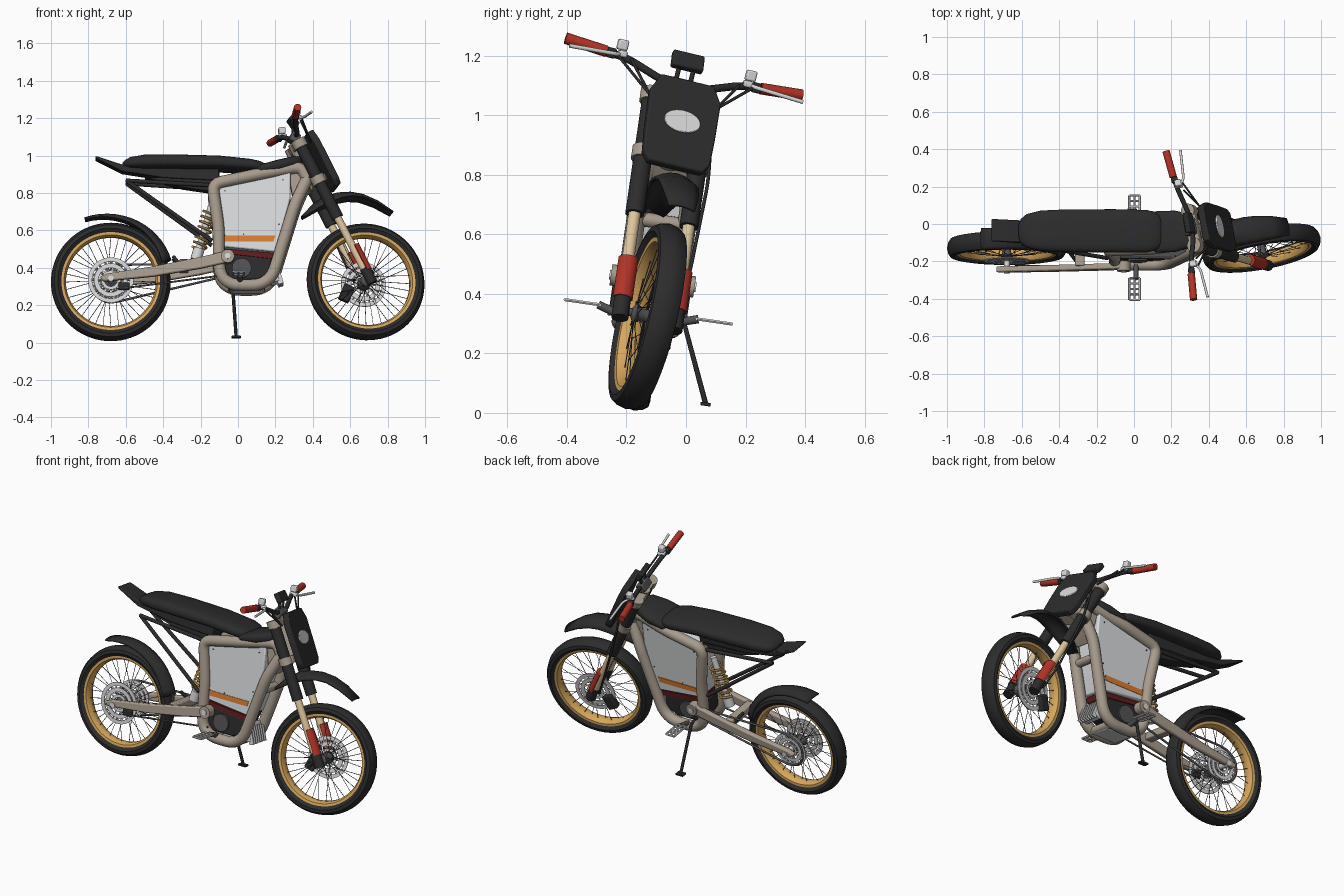
import bpy, bmesh, math
from mathutils import Vector, Matrix

if "Cube" in bpy.data.objects:
    bpy.data.objects.remove(bpy.data.objects["Cube"])
PALETTE = {"black plastic": (.025, .025, .026), "rubber": (.018, .018, .018), "taupe frame": (.39, .33, .265),
           "silver": (.68, .68, .68), "panel grey": (.7, .71, .72), "gold": (.68, .39, .11), "pale gold": (.72, .56, .33),
           "red": (.45, .033, .02), "dark red": (.12, .012, .012), "orange": (.7, .2, .03)}
PALETTE["dark metal"] = PALETTE.pop("rubber") and (.085, .085, .09)
MATS = {}
for label, rgb in PALETTE.items():
    m = MATS[label] = bpy.data.materials.new(label)
    m.use_nodes = True
    m.diffuse_color = (*rgb, 1)
    m.node_tree.nodes["Principled BSDF"].inputs["Base Color"].default_value = (*rgb, 1)

# The bike leans on its stand and its steering is turned
RAKE = math.radians(27)
STEM = Vector((.305, 0, 1.06))
LEAN = Matrix.Translation((0, -.175, .008)) @ Matrix.Rotation(math.radians(-8.3), 4, 'X')
TURN = Matrix.Rotation(math.radians(11.5), 4, Vector((-math.sin(RAKE), 0, math.cos(RAKE))))
STEER = Matrix.Translation(STEM) @ TURN @ Matrix.Translation(-STEM)
parts = []

def fork(y, z, f=0):
    """Point at height z on the steering axis, moved forward by f and sideways by y."""
    return Vector((STEM.x + (STEM.z - z) * math.tan(RAKE) + f * math.cos(RAKE), y, z + f * math.sin(RAKE)))

def side(a, b, d):
    return Vector((a, d, b))

def circle(n, r=1, q=1):
    return [(r * math.cos(math.tau * i / n), q * r * math.sin(math.tau * i / n)) for i in range(n)]

def add(name, mesh, mat, steered=False, bevel=0):
    ob = bpy.data.objects.new(name, mesh)
    bpy.context.collection.objects.link(ob)
    mesh.materials.clear()
    mesh.materials.append(MATS[mat])
    mesh.transform(LEAN @ STEER if steered else LEAN)
    if bevel:
        mod = ob.modifiers.new("edges", 'BEVEL')
        mod.width, mod.segments, mod.limit_method = bevel, 2, 'ANGLE'
    parts.append(ob)
    return ob

def from_bmesh(name, bm, *args):
    bmesh.ops.recalc_face_normals(bm, faces=bm.faces)
    mesh = bpy.data.meshes.new(name)
    bm.to_mesh(mesh)
    bm.free()
    return add(name, mesh, *args)

def rounded(pts, rad=.05):
    """Replace the inner corners of a path by small arcs."""
    pts = [Vector(p) for p in pts]
    out = [pts[0]]
    for a, b, c in zip(pts, pts[1:], pts[2:]):
        p, q = (b + (e - b).normalized() * min(rad, (e - b).length * .45) for e in (a, c))
        out += [p.lerp(b, t).lerp(b.lerp(q, t), t) for t in (0, .25, .5, .75, 1)]
    return out + [pts[-1]]

def tubes(name, paths, r, mat, steered=False, res=6):
    cu = bpy.data.curves.new(name, 'CURVE')
    cu.dimensions, cu.bevel_depth, cu.bevel_resolution, cu.use_fill_caps = '3D', r, res, True
    for path in paths:
        sp = cu.splines.new('POLY')
        sp.points.add(len(path) - 1)
        for p, co in zip(sp.points, path):
            p.co = (*co, 1)
    tmp = bpy.data.objects.new(name, cu)
    bpy.context.collection.objects.link(tmp)
    mesh = bpy.data.meshes.new_from_object(tmp.evaluated_get(bpy.context.evaluated_depsgraph_get()))
    bpy.data.objects.remove(tmp)
    return add(name, mesh, mat, steered)

def skin(bm, rings, closed):
    for a, b in zip(rings, rings[1:]):
        for i in range(0 if closed else 1, len(a)):
            bm.faces.new((a[i - 1], a[i], b[i], b[i - 1]))

def prism(name, outline, d0, d1, mat, steered=False, bevel=0, place=side):
    bm = bmesh.new()
    rings = [[bm.verts.new(place(a, b, d)) for a, b in outline] for d in (d0, d1)]
    skin(bm, rings, True)
    for ring in rings:
        bm.faces.new(ring)
    return from_bmesh(name, bm, mat, steered, bevel)

def box(name, c, s, mat, steered=False, bevel=.006, tilt=0):
    bm = bmesh.new()
    bmesh.ops.create_cube(bm, size=1, matrix=Matrix.Translation(c) @ Matrix.Rotation(tilt, 4, 'Y') @ Matrix.Diagonal((*s, 1)))
    return from_bmesh(name, bm, mat, steered, bevel)

def lathe(name, profile, c, mat, steered=False, n=56):
    """Turn a closed (radius, y) profile around a sideways axis."""
    bm = bmesh.new()
    rows = [[bm.verts.new((c[0] + r * u, c[1] + y, c[2] + r * v)) for r, y in profile] for u, v in circle(n)]
    skin(bm, rows + rows[:1], True)
    return from_bmesh(name, bm, mat, steered)

def loft(name, stations, mat):
    """Rounded body through (x, z, half width, half height) sections."""
    bm = bmesh.new()
    soft = lambda v: math.copysign(abs(v) ** .7, v)
    rings = [[bm.verts.new((x, w * soft(u), z + h * soft(v))) for u, v in circle(28)] for x, z, w, h in stations]
    skin(bm, rings, True)
    bm.faces.new(rings[0])
    bm.faces.new(rings[-1])
    return from_bmesh(name, bm, mat)

def fender(name, path, steered=False):
    """Arched strip along (x, z, half width, edge drop) points."""
    bm = bmesh.new()
    rows = []
    for i, (x, z, w, drop) in enumerate(path):
        a, b = path[max(i - 1, 0)], path[min(i + 1, len(path) - 1)]
        t = Vector((b[0] - a[0], b[1] - a[1])).normalized()
        rows.append([bm.verts.new((x + t.y * drop * s * s, w * s, z - t.x * drop * s * s)) for s in (-1, -.7, -.35, 0, .35, .7, 1)])
    skin(bm, rows, False)
    from_bmesh(name, bm, "black plastic", steered).modifiers.new("sheet", 'SOLIDIFY').thickness = .01

def disc(name, c, r, steered=False):
    """Perforated disc: thin rings joined by short bridges."""
    for k, (a, b) in enumerate(((.82, 1), (.54, .74), (.28, .42))):
        lathe(f"{name}_ring_{k}", [(r * a, -.003), (r * b, -.003), (r * b, .003), (r * a, .003)], c, "silver", steered, 40)
    for k, (a, b, n) in enumerate(((.72, .84, 20), (.4, .56, 10))):
        spans = [[Vector(c) + Vector((u, 0, v)) * r * q for q in (a, b)] for u, v in circle(n)]
        tubes(f"{name}_bridges_{k}", spans, .005, "silver", steered, 0)

def wheel(name, x, steered):
    c = (x, 0, .32)
    half = [(.262, .034), (.283, .05), (.302, .046), (.314, .028), (.32, 0)]
    lathe(name + "_tyre", half + [(r, -y) for r, y in half[-2::-1]], c, "black plastic", steered, 72)
    rim = [(.266, .036), (.25, .034), (.24, .015)]
    lathe(name + "_rim", rim + [(r, -y) for r, y in rim[::-1]], c, "gold", steered, 72)
    hub = [(.01, .06), (.034, .045), (.022, .02)]
    lathe(name + "_hub", hub + [(r, -y) for r, y in hub[::-1]], c, "dark metal", steered, 24)
    spokes = []
    for i in range(36):
        t, s = math.tau * i / 36, (-1) ** i
        u = t + (.5 if i % 4 < 2 else -.5)
        spokes.append([(x + .032 * math.cos(u), s * .042, .32 + .032 * math.sin(u)), (x + .244 * math.cos(t), s * .006, .32 + .244 * math.sin(t))])
    tubes(name + "_spokes", spokes, .0017, "dark metal", steered, 0)

# Wheels and brakes
wheel("front_wheel", .682, True)
wheel("rear_wheel", -.68, False)
disc("front_brake_disc", (.682, .062, .32), .122, True)
disc("rear_brake_disc", (-.68, -.068, .32), .122)
disc("rear_sprocket", (-.68, .075, .32), .105)
box("front_caliper", (.59, .068, .27), (.06, .04, .09), "black plastic", True, tilt=.4)
box("rear_caliper", (-.61, -.072, .285), (.06, .035, .04), "black plastic")
tubes("rear_axle", [side(-.68, .32, s) * 1 for s in (-.135, .135)] and [[(-.68, -.135, .32), (-.68, .135, .32)]], .016, "silver")
tubes("front_axle", [[(.682, -.11, .32), (.682, .11, .32)]], .014, "dark metal", True)

# Frame loops, swingarm, pegs and subframe on both sides
rail = [(.37, .87), (.335, .935), (.1, .888), (-.137, .838), (-.103, .6), (-.103, .41), (-.09, .335), (-.03, .29),
        (.12, .29), (.185, .34), (.247, .54), (.305, .73), (.37, .87)]
arm = [(-.025, .45), (-.055, .472), (-.2, .437), (-.45, .387), (-.7, .347), (-.74, .33), (-.72, .305), (-.45, .332), (-.2, .375), (-.045, .41)]
for s, tag in ((-1, "right"), (1, "left")):
    tubes(tag + "_frame_loop", [rounded([(x, s * (.055 if x > .33 else .086), z) for x, z in rail])], .032, "taupe frame")
    prism(tag + "_swingarm", arm, s * .1, s * .132, "taupe frame", bevel=.008)
    tubes(tag + "_pivot_cap", [[(-.055, s * .09, .44), (-.055, s * .142, .44)]], .036, "taupe frame")
    tubes(tag + "_pivot_bolt", [[(-.055, s * .14, .44), (-.055, s * .147, .44)]], .016, "silver")
    tubes(tag + "_peg_mount", [[(.01, s * .09, .31), (.01, s * .17, .335)]], .014, "dark metal")
    bars = [[(x, s * .165, .335), (x, s * .282, .335)] for x in (-.025, .003, .031)]
    bars += [[(-.025, s * y, .335), (.031, s * y, .335)] for y in (.165, .194, .223, .252, .282)]
    tubes(tag + "_peg_tread", bars, .006, "silver", res=1)
    tubes(tag + "_subframe", [[(-.6, s * .055, .86), (-.12, s * .075, .83)], [(-.59, s * .055, .855), (-.14, s * .085, .53)]], .011, "black plastic")
    bolts = ((-.07, .8), (.24, .86), (.22, .62), (-.07, .56), (.03, .565))
    tubes(tag + "_panel_bolts", [[(x, s * .08, z), (x, s * .088, z)] for x, z in bolts], .004, "dark metal")
prism("head_gusset", [(.27, .9), (.34, .955), (.395, .85), (.35, .77), (.3, .72)], -.062, .062, "taupe frame", bevel=.01)
tubes("head_tube", [[fork(0, .83), fork(0, 1.07)]], .036, "taupe frame")
for x, z in ((-.125, .82), (-.03, .29), (.12, .29), (.275, .64)):
    tubes("frame_crossbar", [[(x, -.086, z), (x, .086, z)]], .024, "taupe frame")
box("swingarm_bridge", (-.29, 0, .405), (.05, .22, .045), "taupe frame")

# Battery, motor and drive
case = [(-.12, .82), (.1, .865), (.28, .905), (.28, .76), (.232, .56), (.2, .47), (-.09, .5), (-.09, .62)]
prism("battery_case", case, -.084, .084, "panel grey", bevel=.008)
prism("orange_stripe", [(-.09, .527), (.19, .527), (.2, .558), (-.09, .558)], -.087, .087, "orange")
prism("red_trim", [(-.08, .49), (.19, .465), (.18, .435), (-.08, .465)], -.075, .075, "dark red")
prism("motor_housing", [(-.1, .47), (.18, .44), (.17, .35), (.1, .32), (-.06, .32), (-.1, .38)], -.07, .07, "black plastic", bevel=.01)
tubes("motor", [[(.02, -.082, .385), (.02, .082, .385)]], .052, "dark metal")
box("motor_controller", (.185, 0, .36), (.05, .13, .1), "silver", tilt=-.3)
for i in range(7):
    box(f"cooling_fin_{i + 1}", (.215, -.06 + .02 * i, .35), (.03, .006, .1), "silver", bevel=0, tilt=-.3)
box("skid_plate", (.05, 0, .28), (.16, .13, .03), "silver")
chain = [(-.04, .43), (-.69, .425), (-.77, .37), (-.77, .27), (-.69, .215), (-.04, .37)]
tubes("drive_chain", [rounded([side(x, z, .085) for x, z in chain])], .006, "dark metal")
tubes("rear_brake_line", [[(-.05, -.1, .345), (-.6, -.09, .275)]], .005, "dark metal")

# Rear shock
top, low, out = Vector((-.14, 0, .74)), Vector((-.225, 0, .44)), Vector((0, 1, 0))
across = (top - low).normalized().cross(out)
coil = [low.lerp(top, .2 + .65 * i / 112) + .036 * (u * across + v * out) for i, (u, v) in enumerate(circle(16) * 7)]
tubes("shock_spring", [coil], .007, "gold", res=1)
tubes("shock_body", [[low, top]], .018, "silver")
tubes("shock_collar", [[low, low.lerp(top, .2)]], .03, "silver")

# Seat, tank cover and tail
loft("seat", [(-.618, .952, .03, .008), (-.605, .954, .065, .02), (-.575, .958, .09, .032), (-.5, .962, .109, .04), (-.35, .962, .116, .041),
              (-.1, .957, .117, .039), (.07, .943, .115, .035), (.12, .936, .1, .031), (.15, .93, .075, .023), (.168, .924, .04, .01)], "black plastic")
loft("tank_cover", [(.09, .915, .09, .015), (.12, .92, .112, .028), (.22, .94, .112, .036), (.3, .96, .09, .035), (.345, .975, .05, .018)], "black plastic")
tail = [(-.765, .99), (-.75, .99), (-.6, .94), (-.1, .925), (-.1, .86), (-.4, .875), (-.62, .91), (-.76, .98)]
prism("tail", tail, -.06, .06, "black plastic", bevel=.006)
prism("under_seat_box", [(-.5, .88), (-.1, .87), (-.13, .8), (-.3, .825)], -.05, .05, "black plastic", bevel=.006)

# Fenders
arc = [(math.radians(112 - 92 * i / 14), .375 - .03 * i / 14, .008 + .003 * i) for i in range(15)]
fender("rear_fender", [(-.68 + r * math.cos(t), .32 + r * math.sin(t), .058, d) for t, r, d in arc])
tubes("rear_fender_stay", [[(-.345, s * .04, .45), (-.31, s * .08, .4)] for s in (-1, 1)], .01, "black plastic")
fender("front_fender", [(.335, .67, .04, .01), (.4, .74, .06, .035), (.46, .782, .07, .045), (.53, .806, .075, .04), (.6, .811, .075, .03),
                        (.67, .8, .072, .022), (.75, .766, .064, .016), (.835, .71, .048, .01)], True)

# Front fork and handlebar controls
shell = [(.034 * math.cos(math.pi * i / 10), .006 + .032 * math.sin(math.pi * i / 10)) for i in range(11)]
for s, tag in ((-1, "right"), (1, "left")):
    y = s * .095
    tubes(tag + "_fork_upper", [[fork(y, .645), fork(y, 1.06)]], .032, "black plastic", True)
    tubes(tag + "_fork_slider", [[fork(y, .36), fork(y, .65)]], .021, "pale gold", True)
    prism(tag + "_fork_guard", shell, .355, .49, "red", True, place=lambda a, b, d: fork(y + a, d, b))
    tubes(tag + "_fork_foot", [[fork(y, .29, .006), fork(y, .37, .006)]], .029, "black plastic", True)
    for z in (.85, 1.045):
        tubes(tag + "_fork_clamp", [[fork(y, z - .02), fork(y, z + .02)]], .04, "taupe frame", True)
    tubes(tag + "_grip", [[(.258, s * .27, 1.156), (.245, s * .415, 1.167)]], .0195, "red", True)
    tubes(tag + "_lever", [rounded([(.26, s * .215, 1.16), (.31, s * .24, 1.155), (.322, s * .41, 1.145)], .03)], .007, "silver", True)
    box(tag + "_reservoir", (.275, s * .225, 1.19), (.036, .035, .036), "silver", True)
    box(tag + "_lever_mount", (.278, s * .22, 1.16), (.045, .03, .022), "silver", True)
    box(tag + "_switch", (.262, s * .255, 1.155), (.035, .03, .035), "black plastic", True)
    tubes(tag + "_cable", [[(.3, s * q, 1.15), (.37, s * .115, 1.05)] for q in (.19, .235)], .005, "black plastic", True)
for z, deep in ((.85, .048), (1.045, .035)):
    clamp = [(-.1, z - .018), (.1, z - .018), (.1, z + .018), (-.1, z + .018)]
    prism("triple_clamp", clamp, -.03, deep, "taupe frame", True, .006, fork)
hose = [fork(.11, .98, .06), fork(.135, .8, .02), fork(.125, .5, -.02), fork(.1, .35, -.03)]
tubes("front_brake_hose", [rounded(hose)], .006, "black plastic", True)
bar = [(.256, .28, 1.157), (.27, .2, 1.15), (.305, .07, 1.105)]
tubes("handlebar", [rounded(bar + [(x, -y, z) for x, y, z in bar[::-1]], .03)], .013, "black plastic", True)
box("bar_clamp", (.3, 0, 1.095), (.05, .09, .05), "dark metal", True, tilt=RAKE)
box("display", (.295, 0, 1.185), (.03, .11, .06), "black plastic", True, tilt=-.6)
tubes("display_mount", [[(.3, s * .025, 1.1), (.3, s * .025, 1.17)] for s in (-1, 1)], .008, "black plastic", True)

# Number plate with headlamp
half = [(.092, 1.08), (.123, 1.025), (.121, .9), (.116, .815), (.095, .788)]
prism("number_plate", half + [(-a, b) for a, b in half[::-1]], .066, .104, "black plastic", True, .006, fork_plate := lambda a, b, d: fork(a, b, d))
prism("headlamp", [(a, b + .938) for a, b in circle(28, .063, .58)], .1, .11, "silver", True, .003, fork_plate)

# Side stand
tubes("side_stand", [[(-.03, .085, .33), (-.03, .118, .33), (-.01, .234, .06)]], .009, "black plastic")
box("side_stand_foot", (-.01, .235, .056), (.05, .035, .012), "black plastic", bevel=.003)

# Smooth shading with sharp edges kept
bpy.ops.object.select_all(action='DESELECT')
for ob in parts:
    ob.select_set(True)
bpy.context.view_layer.objects.active = parts[0]
bpy.ops.object.shade_smooth_by_angle(angle=math.radians(35))
